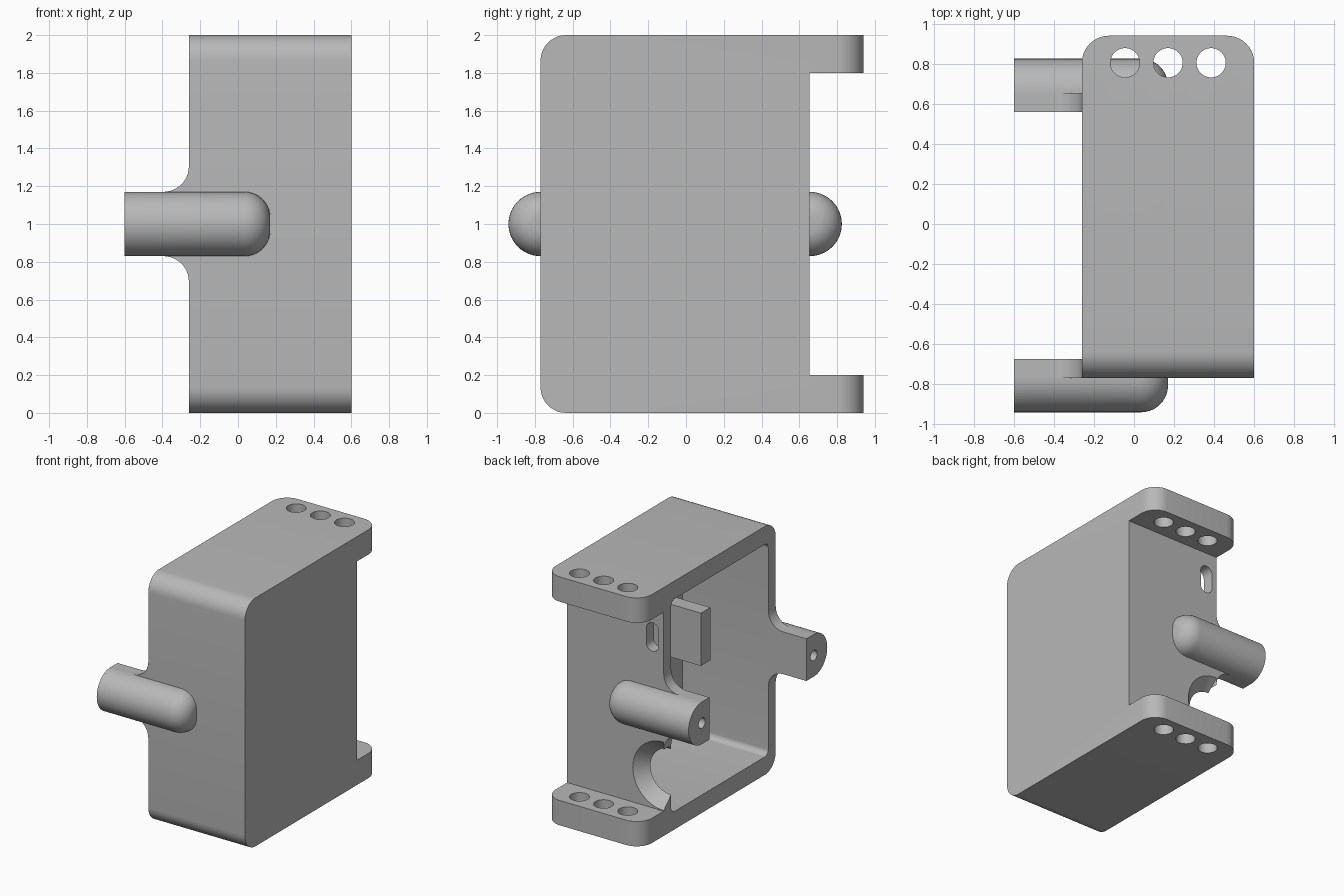
import bpy, bmesh
from math import cos, sin, pi, radians
from mathutils import Vector, Matrix

cube = bpy.data.objects.get("Cube")
if cube:
    bpy.data.objects.remove(cube, do_unlink=True)

gray = bpy.data.materials.new("plain gray")
gray.use_nodes = True
COLOR = (0.48, 0.48, 0.48, 1)
gray.diffuse_color = COLOR
gray.node_tree.nodes["Principled BSDF"].inputs["Base Color"].default_value = COLOR

# Main dimensions
OPEN_X, CLOSED_X = -0.26, 0.60
FRONT, BACK, FLANGE = -0.77, 0.655, 0.94
WALL, RIM, ROUND = 0.095, 0.145, 0.135
PEG_R, PEG_END, PEG_TIP = 0.17, -0.60, 0.17


def make_object(name, bm):
    bmesh.ops.recalc_face_normals(bm, faces=bm.faces)
    mesh = bpy.data.meshes.new(name)
    bm.to_mesh(mesh)
    bm.free()
    mesh.materials.append(gray)
    obj = bpy.data.objects.new(name, mesh)
    bpy.context.collection.objects.link(obj)
    return obj


def prism(points, offset):
    """Extrude a closed outline by an offset vector."""
    bm = bmesh.new()
    face = bm.faces.new([bm.verts.new(p) for p in points])
    out = bmesh.ops.extrude_face_region(bm, geom=[face])
    verts = [v for v in out["geom"] if isinstance(v, bmesh.types.BMVert)]
    bmesh.ops.translate(bm, vec=offset, verts=verts)
    return bm


def box(low, high):
    bm = bmesh.new()
    low, high = Vector(low), Vector(high)
    bmesh.ops.create_cube(bm, size=1, matrix=Matrix.LocRotScale(
        (low + high) / 2, None, high - low))
    return bm


def cone(center, axis, r1, r2, depth, sides=48):
    turn = Vector((0, 0, 1)).rotation_difference(Vector(axis)).to_matrix().to_4x4()
    bm = bmesh.new()
    bmesh.ops.create_cone(bm, cap_ends=True, segments=sides, radius1=r1, radius2=r2,
                          depth=depth, matrix=Matrix.Translation(center) @ turn)
    return bm


def round_edges(bm, axis, radius, rule=lambda mid: True):
    """Round the edges that run along one axis and satisfy a rule."""
    edges = []
    for e in bm.edges:
        d = (e.verts[1].co - e.verts[0].co).normalized()
        if abs(d[axis]) > 0.99 and rule((e.verts[0].co + e.verts[1].co) / 2):
            edges.append(e)
    bmesh.ops.bevel(bm, geom=edges, offset=radius, segments=10, profile=0.5, affect="EDGES")


def cut(obj, bm):
    cutter = make_object("cutter", bm)
    mod = obj.modifiers.new("cut", "BOOLEAN")
    mod.operation, mod.solver, mod.object = "DIFFERENCE", "EXACT", cutter
    bpy.context.view_layer.objects.active = obj
    bpy.ops.object.modifier_apply(modifier=mod.name)
    bpy.data.objects.remove(cutter, do_unlink=True)


def smooth(obj):
    bpy.ops.object.select_all(action="DESELECT")
    obj.select_set(True)
    bpy.context.view_layer.objects.active = obj
    bpy.ops.object.shade_smooth_by_angle(angle=radians(30))


# Housing: C-shaped side outline with two mounting flanges
outline = [(FRONT, 0), (FLANGE, 0), (FLANGE, 0.2), (BACK, 0.2),
           (BACK, 1.8), (FLANGE, 1.8), (FLANGE, 2), (FRONT, 2)]
bm = prism([(OPEN_X, y, z) for y, z in outline], (CLOSED_X - OPEN_X, 0, 0))
round_edges(bm, 0, ROUND, lambda m: m.y < FRONT + 0.01)
round_edges(bm, 2, ROUND, lambda m: m.y > FLANGE - 0.01)
housing = make_object("housing", bm)

# Open cavity
bm = box((OPEN_X - 0.2, FRONT + WALL, RIM), (CLOSED_X - WALL, BACK - WALL, 2 - RIM))
round_edges(bm, 0, 0.045)
cut(housing, bm)

# Three mounting holes through both flanges
for x in (-0.045, 0.17, 0.385):
    cut(housing, cone((x, 0.805, 1), (0, 0, 1), 0.073, 0.073, 2.2))

# Flared half-round cutout and slot in the back wall
cut(housing, cone((OPEN_X, BACK - WALL / 2, 0.48), (0, 1, 0), 0.175, 0.285, WALL + 0.02))
slot = []
for i in range(26):
    a = pi * (i if i < 13 else i - 1) / 12
    slot.append((-0.16 + 0.055 * cos(a), BACK - 0.2,
                 1.575 + (0.06 if i < 13 else -0.06) + 0.055 * sin(a)))
# drop the repeated closing point spacing by keeping the outline convex
cut(housing, prism(slot[:25], (0, 0.25, 0)))
smooth(housing)

# Stop block standing on the cavity floor
make_object("inner_block", box((-0.14, -0.11, 1.09), (CLOSED_X - WALL + 0.01, 0.01, 1.515)))

# Arm and half-round peg on the front and back walls
for side, face, label in ((-1, FRONT, "front"), (1, BACK, "back")):
    # Arm extending the wall, with concave fillets at its root
    upper = [(PEG_END, PEG_R)]
    for i in range(11):
        a = pi / 2 * i / 10
        upper.append((OPEN_X - ROUND + ROUND * sin(a), PEG_R + ROUND - ROUND * cos(a)))
    profile = upper + [(x, -z) for x, z in reversed(upper)]
    arm = make_object(label + "_arm", prism(
        [(x, face, 1 + z) for x, z in profile], (0, -side * WALL, 0)))

    # Peg: rounded-end profile swept through half a turn
    tip = [(PEG_END, 0), (PEG_END, PEG_R)]
    for i in range(11):
        a = pi / 2 * i / 10
        tip.append((PEG_TIP - ROUND + ROUND * sin(a), PEG_R - ROUND + ROUND * cos(a)))
    tip.append((PEG_TIP, 0))
    bm = bmesh.new()
    verts = [bm.verts.new((x, face, 1 + r)) for x, r in tip]
    edges = [bm.edges.new(pair) for pair in zip(verts, verts[1:])]
    bmesh.ops.spin(bm, geom=verts + edges, cent=(0, face, 1), axis=(1, 0, 0),
                   angle=-side * pi, steps=28)
    bmesh.ops.remove_doubles(bm, verts=bm.verts, dist=0.0005)
    bmesh.ops.holes_fill(bm, edges=[e for e in bm.edges if e.is_boundary], sides=0)
    peg = make_object(label + "_peg", bm)

    # Small bore in the end
    for part in (arm, peg):
        cut(part, cone((PEG_END, face, 1), (1, 0, 0), 0.042, 0.042, 0.5, 32))
        smooth(part)
